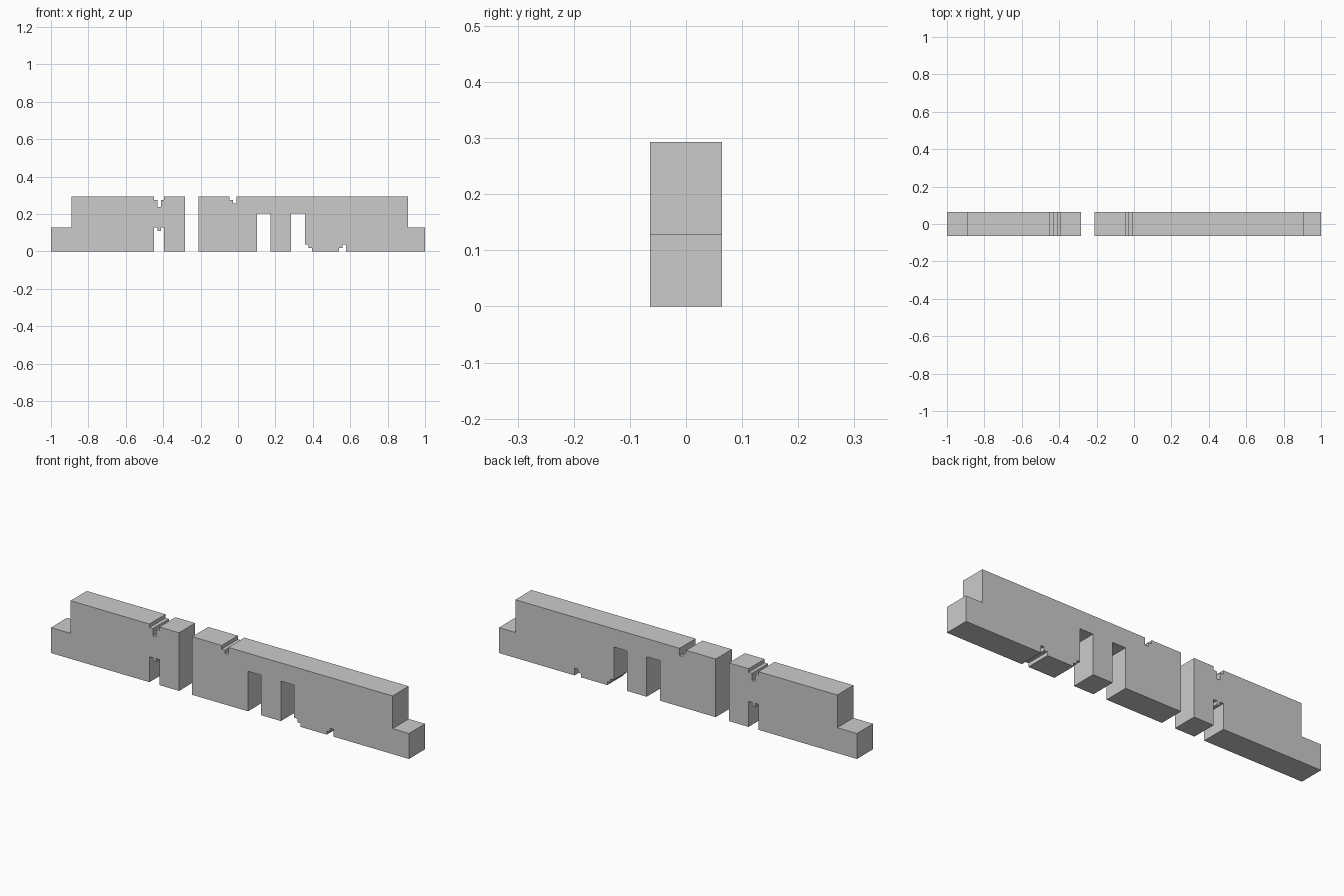
import bpy, bmesh

if "Cube" in bpy.data.objects:
    bpy.data.objects.remove(bpy.data.objects["Cube"])

U = 2 / 109          # one grid step of the stepped wall
DEPTH = 7 * U        # wall thickness


def wall(name, outline):
    """Extrude an outline in grid steps (x from the left end, z up) along y."""
    bm = bmesh.new()
    face = bm.faces.new([bm.verts.new((x * U - 1, -DEPTH / 2, z * U)) for x, z in outline])
    ext = bmesh.ops.extrude_face_region(bm, geom=[face])
    moved = [g for g in ext["geom"] if isinstance(g, bmesh.types.BMVert)]
    bmesh.ops.translate(bm, vec=(0, DEPTH, 0), verts=moved)
    bmesh.ops.recalc_face_normals(bm, faces=bm.faces)
    mesh = bpy.data.meshes.new(name)
    bm.to_mesh(mesh)
    bm.free()
    obj = bpy.data.objects.new(name, mesh)
    bpy.context.collection.objects.link(obj)
    return obj


# Short left section: slot with a hanging tab below, stepped groove on top
wall("left_wall", [
    (0, 0), (30, 0), (30, 7), (31, 7), (31, 6), (32, 6), (32, 7), (33, 7), (33, 0),
    (39, 0), (39, 16),
    (33, 16), (33, 15), (32, 15), (32, 13), (31, 13), (31, 15), (30, 15), (30, 16),
    (6, 16), (6, 7), (0, 7)])

# Long right section: two openings, chipped bottom edge, stepped notch on top
wall("right_wall", [
    (43, 0), (60, 0), (60, 11), (64, 11), (64, 0),
    (70, 0), (70, 11), (74, 11), (74, 2), (75, 2), (75, 1), (76, 1), (76, 0),
    (84, 0), (84, 1), (85, 1), (85, 2), (86, 2), (86, 0),
    (109, 0), (109, 7), (104, 7), (104, 16),
    (54, 16), (54, 14), (53, 14), (53, 15), (52, 15), (52, 16), (43, 16)])
